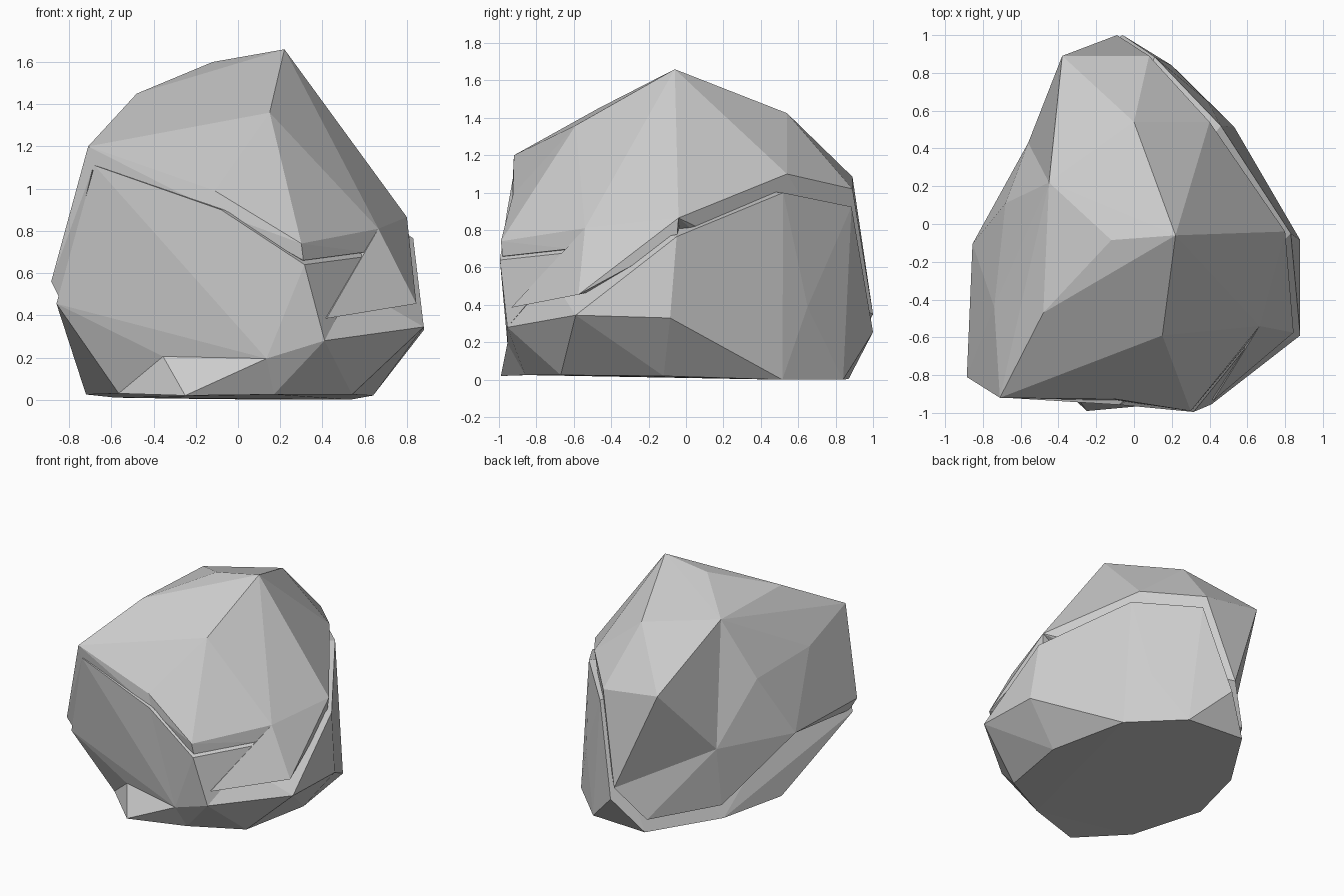
import bpy, bmesh
from mathutils import Vector

if "Cube" in bpy.data.objects:
    bpy.data.objects.remove(bpy.data.objects["Cube"])


def hull(bm, points):
    """Add a convex faceted chunk spanning the given corner points."""
    verts = [bm.verts.new(p) for p in points]
    res = bmesh.ops.convex_hull(bm, input=verts)
    loose = {g for g in res["geom_interior"] + res["geom_unused"]
             if isinstance(g, bmesh.types.BMVert) and not g.link_faces}
    bmesh.ops.delete(bm, geom=list(loose), context='VERTS')


def dent(bm, ring, tip):
    """Replace the faces inside a ring of corners by a fan to a sunken tip."""
    found = [next((v for v in bm.verts if (v.co - Vector(p)).length < 1e-4), None) for p in ring]
    ring_verts = [v for v in found if v]
    inside = [f for f in bm.faces if all(v in ring_verts for v in f.verts)]
    bmesh.ops.delete(bm, geom=inside, context='FACES_ONLY')
    t = bm.verts.new(tip)
    for a, b in zip(ring_verts, ring_verts[1:] + ring_verts[:1]):
        bm.faces.new((a, b, t))


def rock(name, chunks, dents=()):
    bm = bmesh.new()
    hull(bm, chunks[0])
    for ring, tip in dents:
        dent(bm, ring, tip)
    for c in chunks[1:]:
        hull(bm, c)
    bmesh.ops.recalc_face_normals(bm, faces=bm.faces)
    me = bpy.data.meshes.new(name)
    bm.to_mesh(me)
    bm.free()
    ob = bpy.data.objects.new(name, me)
    bpy.context.collection.objects.link(ob)
    return ob


# Shared corners of the upper shell
peak, shoulder = (.22, -.06, 1.66), (.15, -.59, 1.36)
brow, brow_lip = (-.71, -.92, 1.20), (-.69, -.91, 1.09)
front_mid, front_lip = (-.11, -.925, .99), (-.08, -.935, .88)
left_side, left_high, left_mid = (-.855, -.105, .555), (-.74, -.44, 1.06), (-.68, .11, 1.005)
right_mid, right_side = (.665, -.54, .81), (.80, -.04, .865)
notch = (.61, -.62, .70)
back_ridge, back_top, back_tip = (-.45, .22, 1.44), (-.38, .89, 1.085), (-.09, 1.0, .35)
back_low, left_low = (-.27, .86, .10), (-.57, .38, .11)

# Upper shell: core, left flank, overhang above the notch, right flank
core = [peak, shoulder, brow, brow_lip, front_mid, front_lip, left_side, left_high, left_mid,
        right_side, right_mid, back_ridge, back_top, back_tip, back_low, left_low,
        (-.12, -.085, 1.60), (-.48, -.47, 1.45), (0, .54, 1.425), (.40, .54, 1.10),
        (.08, .89, 1.02)]
left_flank = [brow, brow_lip, left_high, left_side, left_mid,
              (-.885, -.81, .56), (-.84, -.785, .47), (-.3, -.3, .7)]
overhang = [peak, shoulder, front_mid, front_lip, right_mid, right_side, notch,
            (.30, -.99, .74), (.31, -.98, .66), (0, 0, .6)]
right_flank = [right_mid, right_side, notch, (.79, -.05, .74),
               (.845, -.575, .455), (.42, -.935, .385), (0, 0, .6)]
rock("upper_rock_shell", [core, left_flank, overhang, right_flank],
     [([left_mid, left_side, left_low, back_low, back_tip, back_top, back_ridge],
       (-.56, .43, .555))])

# Lower rock: main block, wedge behind the notch, small foot at the front
foot_left, foot_right = (-.355, -.84, .205), (.135, -.955, .195)
toe_left, toe_right = (-.565, -.69, .03), (.17, -.86, .025)
front_edge, corner = (-.08, -.957, .90), (.41, -.955, .28)
block = [foot_left, foot_right, toe_left, toe_right, front_edge, corner,
         (-.68, -.92, 1.11), (-.86, -.79, .455), (.88, -.59, .345), (.88, -.085, .33),
         (.83, -.05, .765), (.46, .52, 1.0), (.11, .885, .925), (-.06, 1.0, .255),
         (.39, .65, .39), (.54, -.67, .025), (.64, -.12, .02), (.53, .515, 0),
         (.20, .84, 0), (-.26, .87, .005), (-.58, .37, .01), (-.72, -.13, .025)]
wedge = [front_edge, corner, foot_right, (.315, -.995, .64), (.62, -.62, .68), (0, -.6, .6)]
foot = [foot_left, foot_right, toe_left, toe_right, (-.25, -.99, .02), (0, -.6, .1)]
rock("lower_rock_block", [block, wedge, foot])
